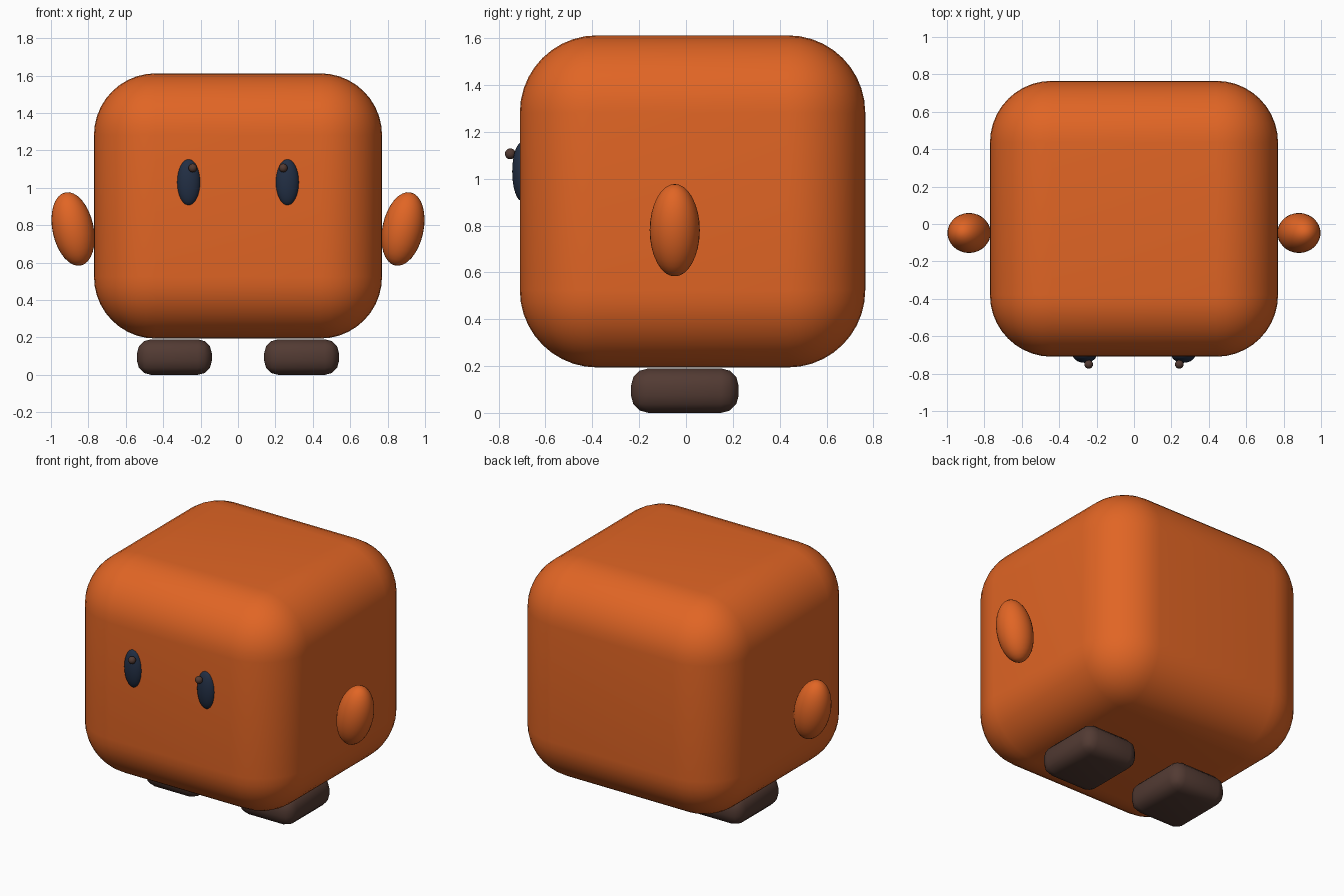
import bpy
import math

if "Cube" in bpy.data.objects:
    bpy.data.objects.remove(bpy.data.objects["Cube"], do_unlink=True)


def material(name, color):
    mat = bpy.data.materials.new(name)
    mat.use_nodes = True
    mat.diffuse_color = (*color, 1)
    mat.node_tree.nodes["Principled BSDF"].inputs["Base Color"].default_value = (*color, 1)
    return mat


orange = material("orange", (0.75, 0.13, 0.018))
brown = material("dark brown", (0.085, 0.043, 0.033))
navy = material("dark navy", (0.016, 0.028, 0.058))


def finish(name, mat):
    obj = bpy.context.object
    obj.name = obj.data.name = name
    obj.data.materials.append(mat)
    return obj


def rounded_box(name, center, size, radius, segments, mat):
    bpy.ops.mesh.primitive_cube_add(size=1, location=center)
    obj = finish(name, mat)
    obj.scale = size
    bpy.ops.object.transform_apply(location=False, rotation=False, scale=True)
    bevel = obj.modifiers.new("rounding", "BEVEL")
    bevel.width = radius
    bevel.segments = segments
    bpy.ops.object.modifier_apply(modifier=bevel.name)
    bpy.ops.object.shade_smooth()


def ellipsoid(name, center, radii, mat, tilt=0):
    bpy.ops.mesh.primitive_uv_sphere_add(segments=32, ring_count=16, location=center,
                                         rotation=(0, tilt, 0))
    finish(name, mat).scale = radii
    bpy.ops.object.transform_apply(location=False, rotation=False, scale=True)
    bpy.ops.object.shade_smooth()


# Body
rounded_box("body", (0, 0.028, 0.903), (1.54, 1.475, 1.418), 0.33, 10, orange)

# Paired parts, mirrored across x
for side, s in (("left", 1), ("right", -1)):
    rounded_box(side + "_foot", (s * 0.34, -0.005, 0.095), (0.4, 0.46, 0.19), 0.075, 3, brown)
    ellipsoid(side + "_arm", (s * 0.882, -0.048, 0.78), (0.11, 0.107, 0.2), orange,
              s * math.radians(12))
    ellipsoid(side + "_eye", (s * 0.264, -0.7, 1.03), (0.063, 0.042, 0.126), navy)
    ellipsoid(side + "_eye_dot", (s * 0.242, -0.75, 1.106), (0.023, 0.023, 0.023), brown)
